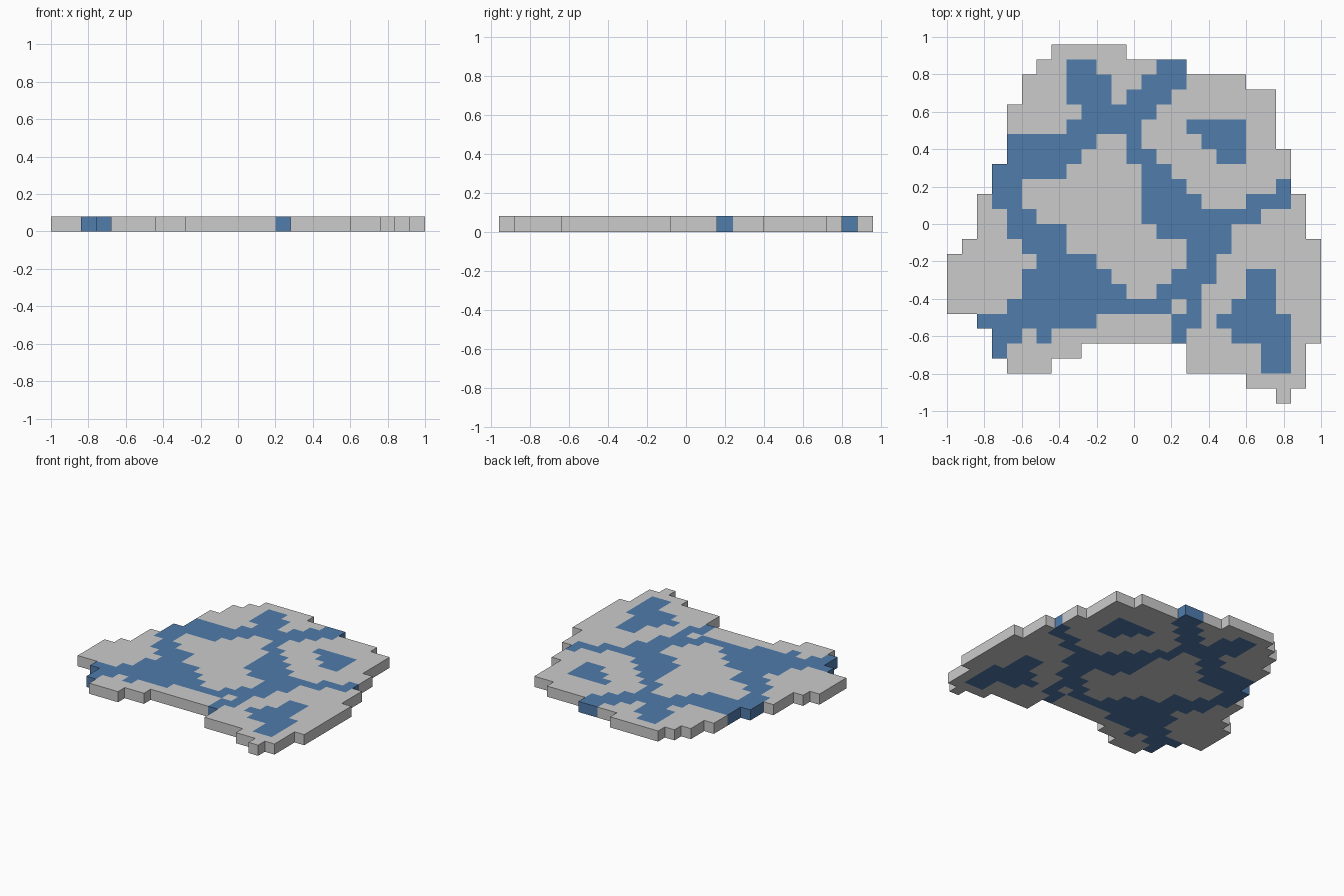
import bpy, bmesh

if "Cube" in bpy.data.objects:
    bpy.data.objects.remove(bpy.data.objects["Cube"])

# Square tiles on a 25 x 24 grid; rows counted from the back (+y), columns from the left (-x)
TILE, COLS, ROWS, THICK = 0.08, 25, 24, 0.08


def band(first_row, spans):
    """Tiles of consecutive rows, each given as (start column, end column)."""
    return {(r, c) for r, (a, b) in enumerate(spans, first_row) for c in range(a, b)}


# Coastline of the whole slab
tiles = band(0, [(7, 12), (6, 16), (5, 20), (5, 22), (4, 22), (4, 22), (4, 22), (4, 23),
                 (3, 23), (3, 23), (2, 24), (2, 24), (2, 24), (1, 25)])
tiles |= band(14, [(0, 25)] * 4 + [(2, 25), (3, 25)])
tiles |= band(20, [(3, 9), (4, 7)])                                   # front left shore
tiles |= band(20, [(16, 24), (16, 24), (20, 24), (22, 23)])           # front right cape

# Waterways and lakes
west_river = band(1, [(8, 10), (8, 11), (8, 11), (9, 14), (8, 13), (4, 10), (4, 9), (3, 8),
                      (3, 5), (3, 5), (4, 6), (4, 8), (5, 8), (6, 10), (5, 11), (5, 12),
                      (4, 15), (2, 10), (3, 5), (3, 4)])
east_river = band(1, [(14, 16), (13, 16), (12, 15), (12, 14), (12, 13), (12, 13), (12, 14),
                      (13, 15), (13, 16), (13, 17), (13, 21), (14, 19), (16, 19), (16, 18),
                      (15, 18), (14, 17), (16, 17), (15, 17), (15, 16)])
side_stream = band(9, [(22, 23), (20, 23)]) | band(19, [(6, 7)])
back_lake = band(5, [(16, 20), (17, 20), (18, 20)])
front_lake = band(15, [(20, 22), (20, 22), (19, 22), (18, 23), (19, 23), (21, 23), (21, 23)])
water = west_river | east_river | side_stream | back_lake | front_lake


def material(name, rgb):
    m = bpy.data.materials.new(name)
    m.diffuse_color = (*rgb, 1)
    m.use_nodes = True
    m.node_tree.nodes["Principled BSDF"].inputs["Base Color"].default_value = m.diffuse_color
    return m


# Flat sheet of tiles, extruded to a slab
bm = bmesh.new()
x0, y0 = -COLS * TILE / 2, ROWS * TILE / 2
for r, c in sorted(tiles):
    x, y = x0 + c * TILE, y0 - r * TILE
    bm.faces.new([bm.verts.new((x + i * TILE, y - j * TILE, 0))
                  for i, j in ((0, 0), (0, 1), (1, 1), (1, 0))])
bmesh.ops.remove_doubles(bm, verts=bm.verts, dist=0.001)
top = bmesh.ops.extrude_face_region(bm, geom=bm.faces[:], use_keep_orig=True)["geom"]
bmesh.ops.translate(bm, vec=(0, 0, THICK),
                    verts=[v for v in top if isinstance(v, bmesh.types.BMVert)])
bmesh.ops.recalc_face_normals(bm, faces=bm.faces)

# Colour every face, walls included, by the tile it belongs to
for f in bm.faces:
    p = f.calc_center_median() - f.normal * TILE / 4
    tile = (int((y0 - p.y) / TILE), int((p.x - x0) / TILE))
    f.material_index = 1 if tile in water else 0

# Merge coplanar tiles of the same colour
bmesh.ops.dissolve_limit(bm, angle_limit=0.01, verts=bm.verts, edges=bm.edges,
                         delimit={'MATERIAL'})
bmesh.ops.triangulate(bm, faces=[f for f in bm.faces if len(f.verts) > 4])

mesh = bpy.data.meshes.new("terrain_slab")
bm.to_mesh(mesh)
bm.free()
mesh.materials.append(material("land grey", (0.6, 0.6, 0.6)))
mesh.materials.append(material("water blue", (0.08, 0.2, 0.41)))
bpy.context.collection.objects.link(bpy.data.objects.new("terrain_slab", mesh))
